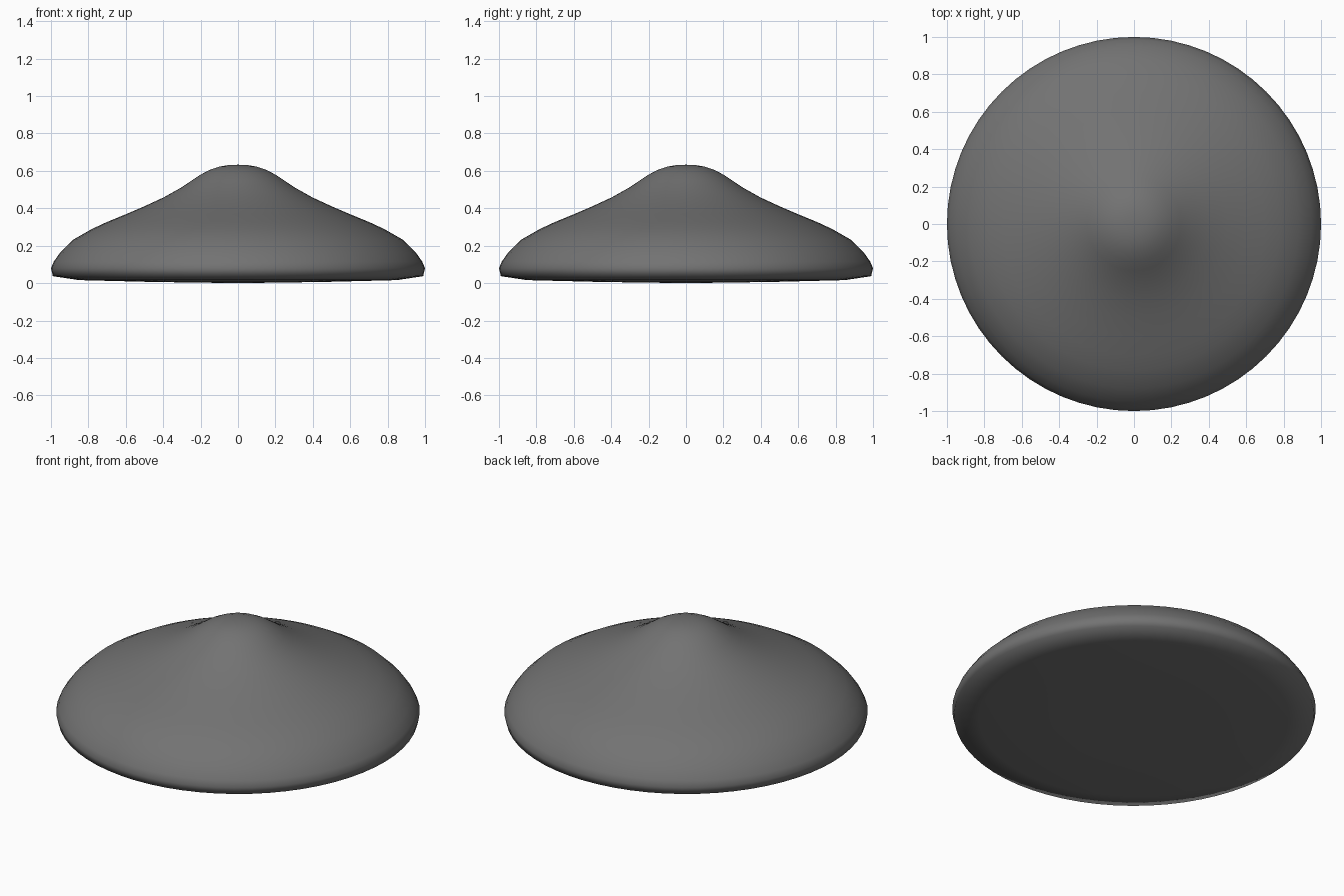
import bpy, bmesh, math

if "Cube" in bpy.data.objects:
    bpy.data.objects.remove(bpy.data.objects["Cube"])

# Half profile of the domed cap (radius, height), apex down to underside
PROFILE = [(0.05, 0.631), (0.10, 0.623), (0.15, 0.606), (0.20, 0.58),
           (0.25, 0.547), (0.30, 0.513), (0.40, 0.457), (0.50, 0.411),
           (0.60, 0.368), (0.70, 0.327), (0.78, 0.29), (0.88, 0.233),
           (0.95, 0.165), (0.985, 0.115), (1.0, 0.08), (0.99, 0.037),
           (0.85, 0.016), (0.45, 0.006)]
SIDES = 64


def revolve(name, profile, top, bottom, sides):
    bm = bmesh.new()
    rings = [[bm.verts.new((r * math.cos(2 * math.pi * i / sides),
                            r * math.sin(2 * math.pi * i / sides), z))
              for i in range(sides)] for r, z in profile]
    apex = bm.verts.new((0, 0, top))
    base = bm.verts.new((0, 0, bottom))
    for i in range(sides):
        j = (i + 1) % sides
        bm.faces.new((apex, rings[0][i], rings[0][j]))
        bm.faces.new((base, rings[-1][j], rings[-1][i]))
        for a, b in zip(rings, rings[1:]):
            bm.faces.new((a[i], b[i], b[j], a[j]))
    bmesh.ops.recalc_face_normals(bm, faces=bm.faces[:])
    for f in bm.faces:
        f.smooth = True
    mesh = bpy.data.meshes.new(name)
    bm.to_mesh(mesh)
    bm.free()
    obj = bpy.data.objects.new(name, mesh)
    bpy.context.collection.objects.link(obj)
    return obj


# Smooth cap with rounded peak, rolled rim and slightly bulging underside
cap = revolve("domed_cap", PROFILE, 0.633, 0.0, SIDES)

# Dark grey finish
dark = bpy.data.materials.new("dark_grey")
dark.diffuse_color = (0.17, 0.17, 0.17, 1)
dark.use_nodes = True
dark.node_tree.nodes["Principled BSDF"].inputs["Base Color"].default_value = dark.diffuse_color
cap.data.materials.append(dark)
